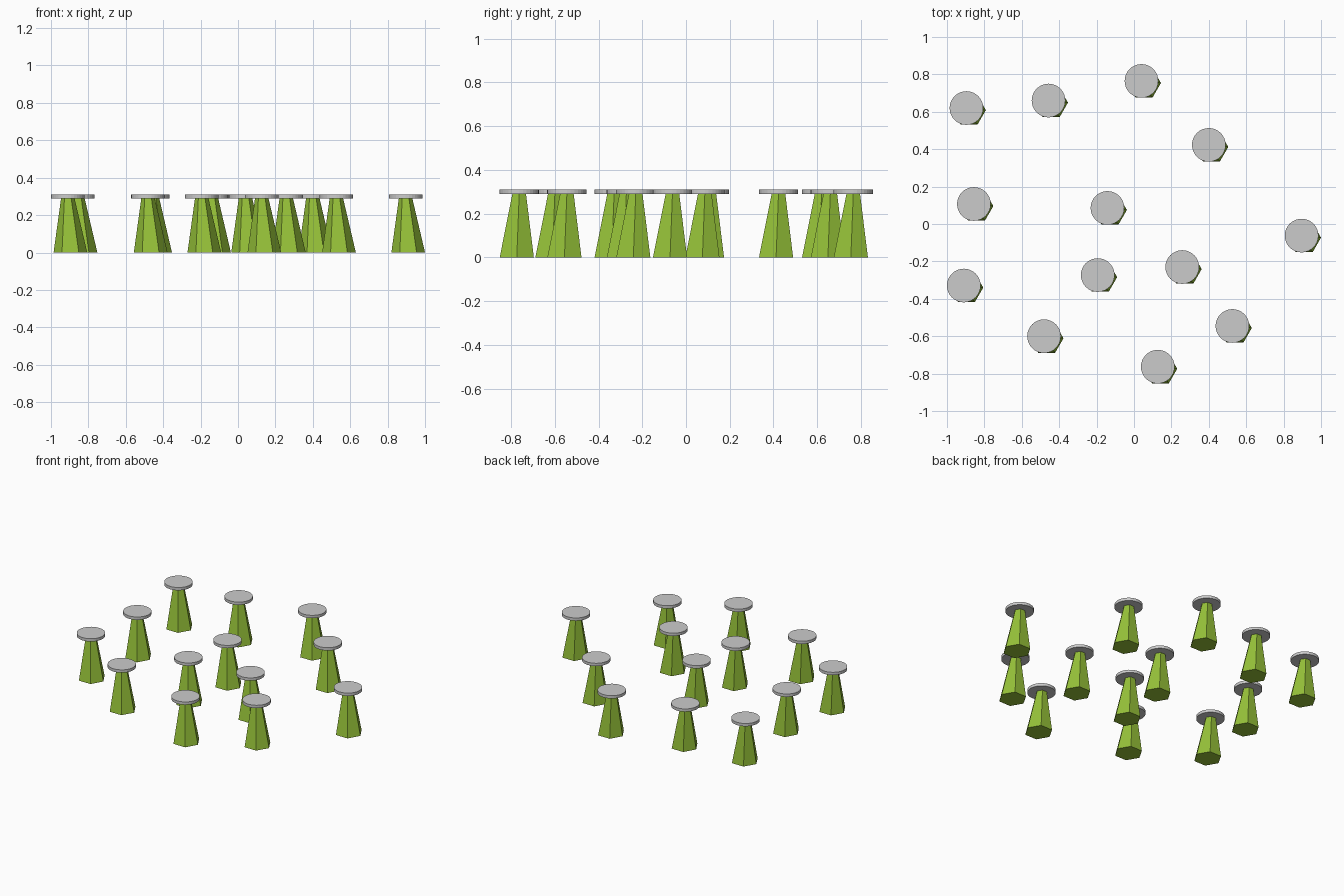
import bpy, bmesh, math
from mathutils import Vector

if "Cube" in bpy.data.objects:
    bpy.data.objects.remove(bpy.data.objects["Cube"])

# Disc centres of the scattered stools
spots = [(-0.896, 0.62), (-0.457, 0.66), (0.04, 0.765), (0.40, 0.423),
         (-0.856, 0.107), (-0.142, 0.086), (0.896, -0.062), (-0.91, -0.329),
         (-0.194, -0.273), (0.258, -0.23), (0.526, -0.545), (-0.481, -0.60),
         (0.127, -0.763)]
DISC_R, DISC_Z0, DISC_Z1 = 0.09, 0.29, 0.31
BASE_R, TOP_R = 0.09, 0.036
BASE_SHIFT = (0.014, -0.011)

green = bpy.data.materials.new("green")
green.diffuse_color = (0.30, 0.53, 0.04, 1)
green.use_nodes = True
green.node_tree.nodes["Principled BSDF"].inputs["Base Color"].default_value = green.diffuse_color


def loft(name, rings, sides):
    """Closed solid between two horizontal rings given as (x, y, z, radius)."""
    bm = bmesh.new()
    loops = [[bm.verts.new((x + r * math.cos(2 * math.pi * i / sides),
                            y + r * math.sin(2 * math.pi * i / sides), z))
              for i in range(sides)] for x, y, z, r in rings]
    low, high = loops
    bm.faces.new(low[::-1])
    bm.faces.new(high)
    for i in range(sides):
        j = (i + 1) % sides
        bm.faces.new((low[i], low[j], high[j], high[i]))
    mesh = bpy.data.meshes.new(name)
    bm.to_mesh(mesh)
    bm.free()
    return mesh


def place(name, mesh, x, y):
    ob = bpy.data.objects.new(name, mesh)
    ob.location = (x, y, 0)
    bpy.context.collection.objects.link(ob)


# Slightly skewed hexagonal pedestal and thin round top, shared by all copies
pedestal = loft("pedestal", [(*BASE_SHIFT, 0, BASE_R), (0, 0, DISC_Z0, TOP_R)], 6)
pedestal.materials.append(green)
disc = loft("disc", [(0, 0, DISC_Z0, DISC_R), (0, 0, DISC_Z1, DISC_R)], 32)

for n, (x, y) in enumerate(spots, 1):
    place(f"pedestal_{n}", pedestal, x, y)
    place(f"disc_top_{n}", disc, x, y)
